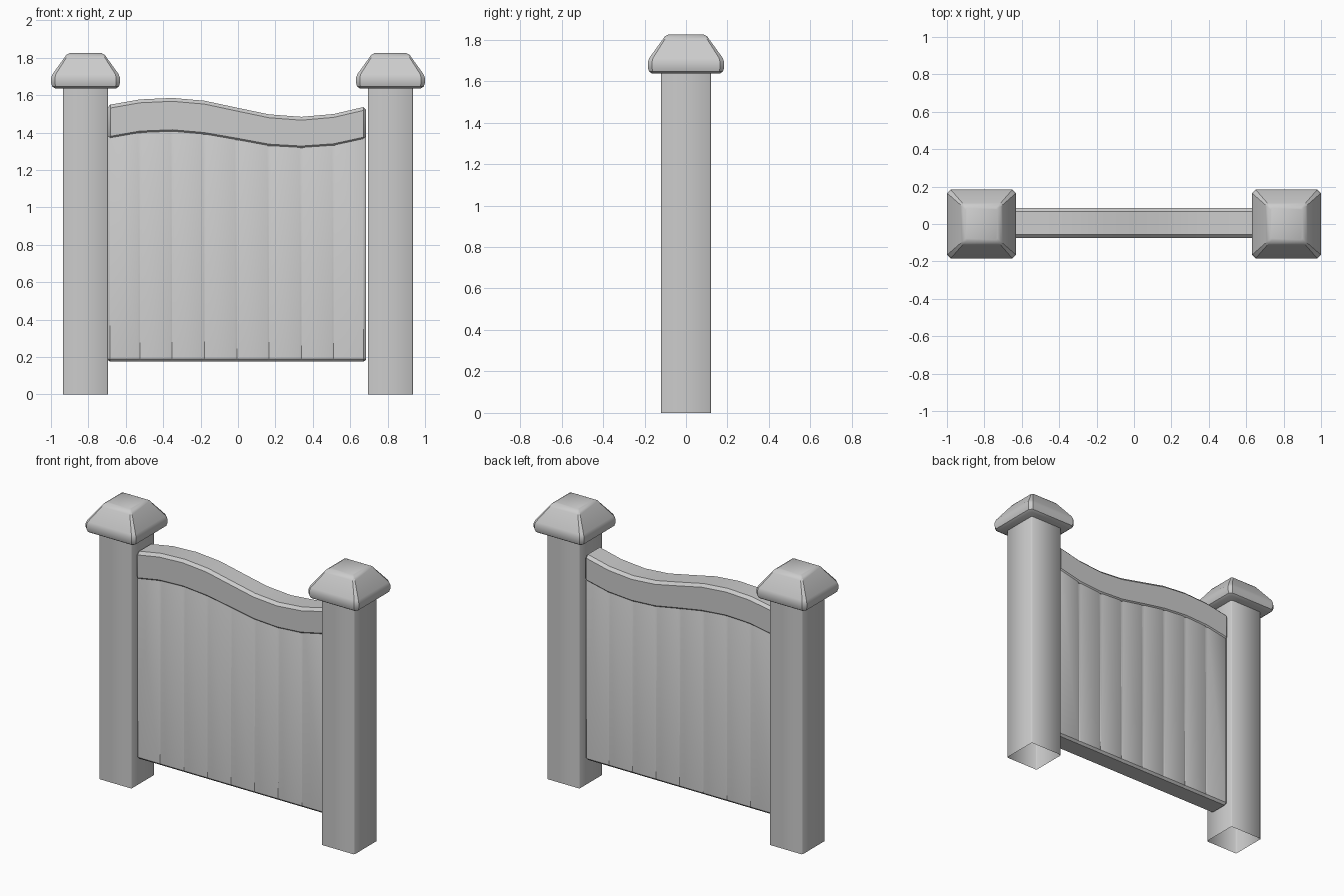
import bpy, bmesh, math

if "Cube" in bpy.data.objects:
    bpy.data.objects.remove(bpy.data.objects["Cube"])


def loft(name, rings, close_start=True, close_end=True, angle=35):
    """Skin a list of equal-length point rings into one mesh object."""
    bm = bmesh.new()
    loops = [[bm.verts.new(p) for p in ring] for ring in rings]
    n = len(loops[0])
    for a, b in zip(loops, loops[1:]):
        for i in range(n):
            j = (i + 1) % n
            bm.faces.new((a[i], a[j], b[j], b[i]))
    if close_start:
        bm.faces.new(loops[0][::-1])
    if close_end:
        bm.faces.new(loops[-1])
    bmesh.ops.recalc_face_normals(bm, faces=bm.faces)
    mesh = bpy.data.meshes.new(name)
    bm.to_mesh(mesh)
    bm.free()
    obj = bpy.data.objects.new(name, mesh)
    bpy.context.collection.objects.link(obj)
    bpy.ops.object.select_all(action='DESELECT')
    obj.select_set(True)
    bpy.context.view_layer.objects.active = obj
    bpy.ops.object.shade_smooth_by_angle(angle=math.radians(angle))
    return obj


def square_ring(cx, half, z, cut):
    """Horizontal square with chamfered corners."""
    k = half - cut
    pts = [(half, -k), (half, k), (k, half), (-k, half),
           (-half, k), (-half, -k), (-k, -half), (k, -half)]
    return [(cx + x, y, z) for x, y in pts]


def slab_ring(x, half, zb, zt, cut_b, cut_t):
    """Upright cross-section of the gate with chamfered top and bottom."""
    right = [(half - cut_b, zb), (half, zb + cut_b),
             (half, zt - cut_t), (half - cut_t, zt)]
    pts = right + [(-y, z) for y, z in right[::-1]]
    return [(x, y + MID_Y, z) for y, z in pts]


MID_Y = 0.006
LEFT, RIGHT = -0.697, 0.684
PLANKS = 8
STEP = (RIGHT - LEFT) / PLANKS
TOP = [1.555, 1.577, 1.585, 1.57, 1.533, 1.497, 1.484, 1.499, 1.536]
LOW = [1.37, 1.398, 1.405, 1.39, 1.36, 1.328, 1.318, 1.33, 1.365]

# Posts (open underneath) and their bevelled caps
CAP = [(0.163, 1.636, 0.012), (0.178, 1.646, 0.018), (0.184, 1.665, 0.02),
       (0.184, 1.693, 0.02), (0.177, 1.712, 0.018), (0.112, 1.802, 0.01),
       (0.103, 1.815, 0.01), (0.085, 1.825, 0.008)]
for side, cx in (("left", -0.815), ("right", 0.815)):
    loft(side + "_post",
         [square_ring(cx, 0.12, z, 0.006) for z in (0, 1.65)],
         close_start=False, angle=50)
    loft(side + "_post_cap", [square_ring(cx, h, z, c) for h, z, c in CAP])

# Curved top rail with softened ends
rail = []
for i, (zt, zb) in enumerate(zip(TOP, LOW)):
    x = LEFT + i * STEP
    body = lambda px: slab_ring(px, 0.08, zb, zt, 0.01, 0.018)
    end = lambda px: slab_ring(px, 0.068, zb + 0.01, zt - 0.015, 0.008, 0.015)
    if i == 0:
        zt -= 0.006
        rail += [end(x), body(x + 0.014)]
    elif i == PLANKS:
        rail += [body(x - 0.014), end(x)]
    else:
        rail.append(body(x))
loft("top_rail", rail)

# Plank panel with shallow V grooves that fade towards the bottom


def plank_ring(x, inset, zt, edge=0.0):
    right = [(0.058 - edge, 0.175 + edge), (0.072 - inset * 0.4 - edge, 0.189),
             (0.072 - inset - edge, zt), (0.05, zt + 0.05)]
    pts = right + [(-y, z) for y, z in right[::-1]]
    return [(x, y + MID_Y, z) for y, z in pts]


panel = []
for i, zb in enumerate(LOW):
    x = LEFT + i * STEP
    zt = zb + 0.01
    if i == 0:
        panel += [plank_ring(x, 0, zt, 0.01), plank_ring(x + 0.012, 0, zt)]
    elif i == PLANKS:
        panel += [plank_ring(x - 0.012, 0, zt), plank_ring(x, 0, zt, 0.01)]
    else:
        panel += [plank_ring(x - 0.012, 0, zt), plank_ring(x, 0.006, zt),
                  plank_ring(x + 0.012, 0, zt)]
loft("plank_panel", panel)
